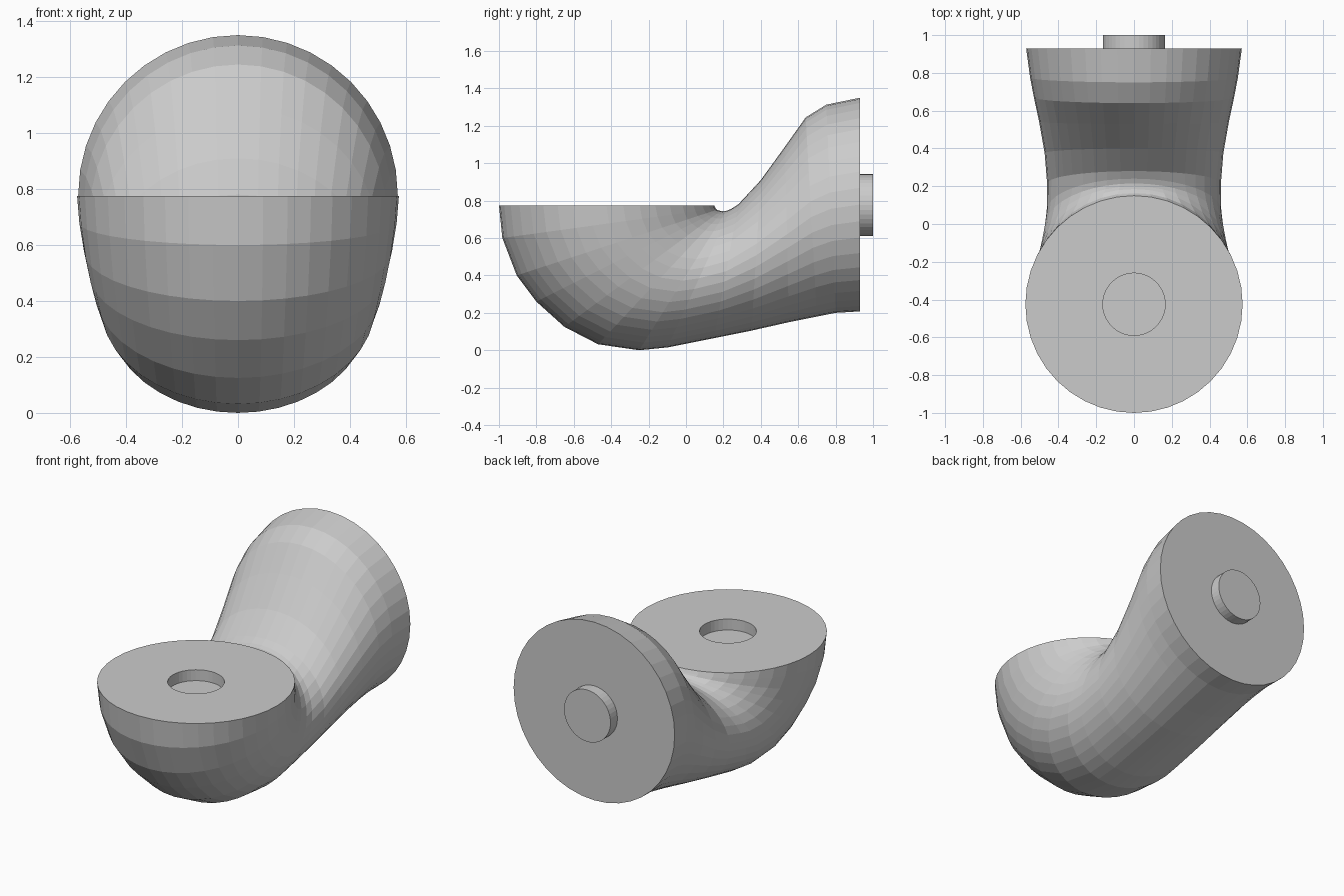
import bpy, bmesh
from math import sin, cos, pi

SIDES = 40

# Each section: outer point (y, z), inner point (y, z), half width in x
SECTIONS = [
    # socket floor and rim
    (-.59, .705, -.26, .705, .165),
    (-.59, .775, -.26, .775, .165),
    # round bowl turning under the top disc
    (-1.0, .775, .15, .775, .575),
    (-.982, .60, .16, .757, .567),
    (-.905, .40, .165, .751, .55),
    (-.80, .26, .175, .748, .533),
    (-.65, .125, .185, .745, .512),
    (-.47, .032, .20, .744, .492),
    (-.25, .0, .215, .745, .473),
    (-.10, .015, .24, .755, .462),
    # arm flaring out to the back disc
    (.15, .065, .28, .78, .46),
    (.35, .105, .40, .91, .473),
    (.55, .15, .53, 1.09, .502),
    (.70, .18, .64, 1.245, .53),
    (.80, .20, .75, 1.313, .55),
    (.93, .208, .93, 1.35, .571),
    # peg
    (.93, .61, .93, .942, .165),
    (1.0, .61, 1.0, .942, .165),
]


def loft(name, sections):
    bm = bmesh.new()
    rings = []
    for y0, z0, y1, z1, w in sections:
        ring = []
        for i in range(SIDES):
            a = 2 * pi * i / SIDES
            t = (1 - cos(a)) / 2
            ring.append(bm.verts.new((w * sin(a), y0 + (y1 - y0) * t, z0 + (z1 - z0) * t)))
        rings.append(ring)
    for a, b in zip(rings, rings[1:]):
        for i in range(SIDES):
            j = (i + 1) % SIDES
            bm.faces.new((a[i], a[j], b[j], b[i]))
    bm.faces.new(rings[0])
    bm.faces.new(rings[-1])
    bmesh.ops.recalc_face_normals(bm, faces=bm.faces)
    mesh = bpy.data.meshes.new(name)
    bm.to_mesh(mesh)
    bm.free()
    obj = bpy.data.objects.new(name, mesh)
    bpy.context.collection.objects.link(obj)
    return obj


# Elbow joint with socket and peg in one closed shell
loft("elbow_joint", SECTIONS)
